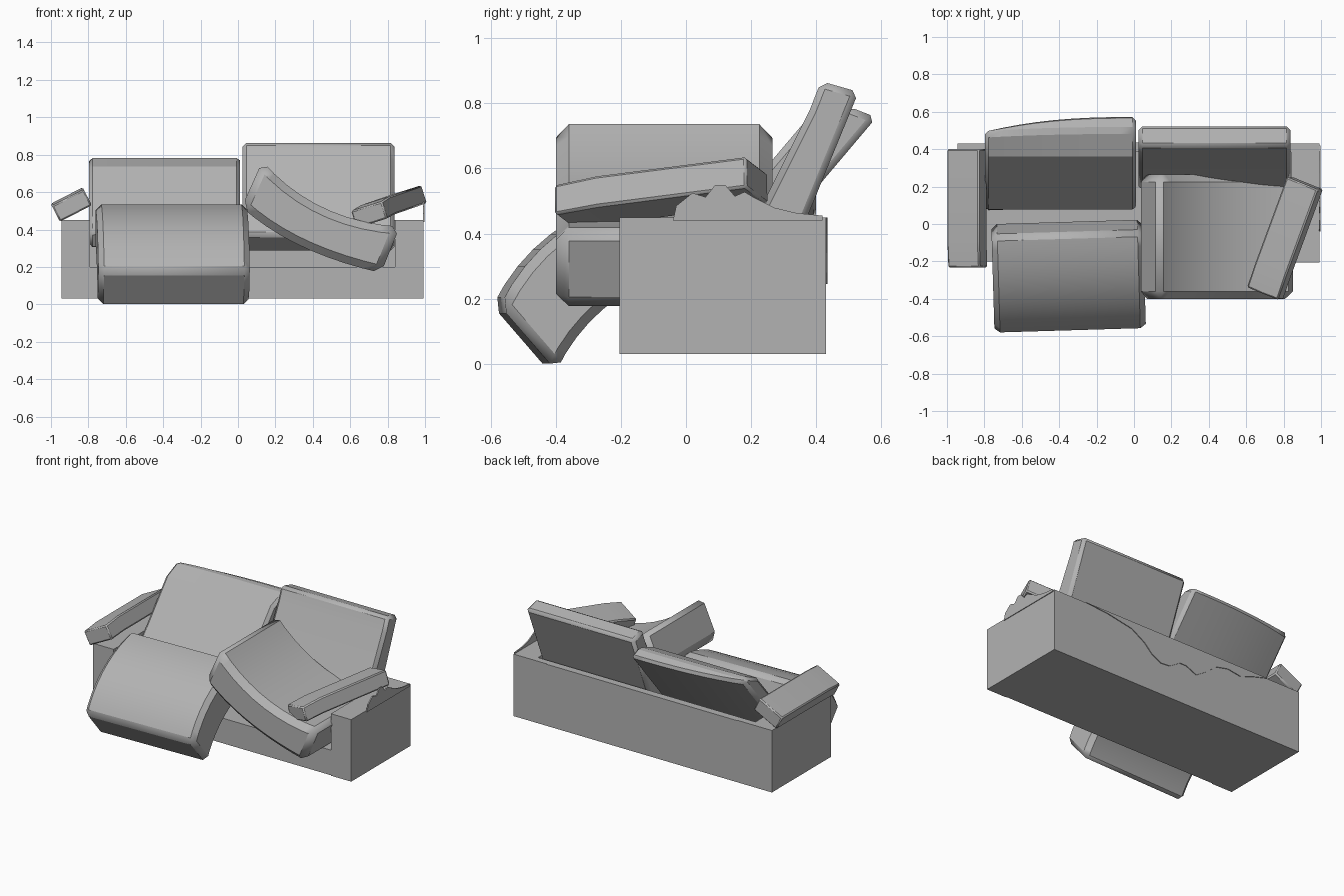
import bpy, bmesh
from mathutils import Matrix, Vector

if "Cube" in bpy.data.objects:
    bpy.data.objects.remove(bpy.data.objects["Cube"])

grey = bpy.data.materials.new("grey_fabric")
grey.diffuse_color = (0.45, 0.45, 0.45, 1.0)
grey.use_nodes = True
grey.node_tree.nodes["Principled BSDF"].inputs["Base Color"].default_value = grey.diffuse_color


def prism(name, profile, axis, lo, hi, bevel=0.0, steps=1, deform=None, matrix=None):
    """Extrude a 2D profile along x (profile = y,z) or y (profile = x,z)."""
    bm = bmesh.new()
    rings = []
    for i in range(steps + 1):
        d = lo + (hi - lo) * i / steps
        ring = []
        for k, (a, b) in enumerate(profile):
            p = Vector((d, a, b)) if axis == 'x' else Vector((a, d, b))
            if deform:
                p = deform(k, p)
            ring.append(bm.verts.new(p))
        rings.append(ring)
    n = len(profile)
    for r0, r1 in zip(rings, rings[1:]):
        for k in range(n):
            bm.faces.new((r0[k], r0[(k + 1) % n], r1[(k + 1) % n], r1[k]))
    bm.faces.new(rings[0])
    bm.faces.new(rings[-1])
    bmesh.ops.recalc_face_normals(bm, faces=bm.faces[:])
    me = bpy.data.meshes.new(name)
    bm.to_mesh(me)
    bm.free()
    me.materials.append(grey)
    ob = bpy.data.objects.new(name, me)
    bpy.context.collection.objects.link(ob)
    if matrix:
        ob.matrix_world = matrix
    if bevel:
        m = ob.modifiers.new("chamfer", 'BEVEL')
        m.width = bevel
        m.segments = 1
        m.limit_method = 'ANGLE'
        m.angle_limit = 0.7
        bpy.ops.object.select_all(action='DESELECT')
        ob.select_set(True)
        bpy.context.view_layer.objects.active = ob
        bpy.ops.object.shade_smooth_by_angle(angle=0.4)
    return ob


def box(name, x0, x1, y0, y1, z0, z1):
    return prism(name, [(y0, z0), (y1, z0), (y1, z1), (y0, z1)], 'x', x0, x1)


def bezier(a, b, c, n=9):
    pts = []
    for i in range(n + 1):
        t = i / n
        pts.append(tuple((1 - t) ** 2 * a[k] + 2 * t * (1 - t) * b[k] + t * t * c[k]
                         for k in range(2)))
    return pts


def sagging(outer, inner):
    """Closed banana-shaped section between two curves."""
    return bezier(*outer) + bezier(*inner)[::-1]


# Frame: base, two arms, back panel
box("seat_base", -0.79, 0.84, -0.20, 0.385, 0.03, 0.20)
box("left_arm", -0.945, -0.79, -0.205, 0.385, 0.03, 0.45)
box("right_arm", 0.84, 0.992, -0.205, 0.385, 0.03, 0.45)
box("back_panel", -0.945, 0.992, 0.385, 0.43, 0.03, 0.45)

# Left seat cushion, slid forward and bent over the front edge
pivot = Matrix.Translation((-0.35, -0.27, 0))
turn = pivot @ Matrix.Rotation(0.03, 4, 'Z') @ pivot.inverted()
prism("left_seat_cushion",
      sagging([(-0.583, 0.178), (-0.435, 0.48), (-0.05, 0.54)],
              [(-0.41, -0.022), (-0.29, 0.23), (0.02, 0.31)]),
      'x', -0.755, 0.055, bevel=0.03, matrix=turn)

# Right seat cushion, tipped up on one side and sagging
prism("right_seat_cushion",
      sagging([(0.13, 0.765), (0.41, 0.445), (0.865, 0.415)],
              [(0.02, 0.52), (0.29, 0.275), (0.765, 0.168)]),
      'y', -0.40, 0.265, bevel=0.04)


# Left back cushion, leaning back with a warped rear face
def warp(k, p):
    if k in (1, 2, 3):
        s = max(0.0, -p.x / 0.8) ** 2.5
        p.y -= (0.08 if k < 3 else 0.02) * s
    return p


prism("left_back_cushion",
      [(0.065, 0.39), (0.19, 0.29), (0.585, 0.757), (0.50, 0.79), (0.36, 0.738)],
      'x', -0.797, 0.012, bevel=0.02, steps=9, deform=warp)

# Right back cushion
prism("right_back_cushion",
      [(0.175, 0.37), (0.30, 0.275), (0.53, 0.835), (0.415, 0.868), (0.38, 0.78)],
      'x', 0.025, 0.836, bevel=0.02)

# Loose arm pads with a drooping front end
pad = [(0.315, -0.05), (0.315, 0.05), (-0.18, 0.05),
       (-0.318, 0.038), (-0.318, -0.058), (-0.18, -0.05)]
left_m = Matrix.Translation((-0.893, 0.085, 0.537)) @ Matrix.Rotation(-0.475, 4, 'Y')
prism("left_arm_pad", pad, 'x', -0.096, 0.096, bevel=0.008, matrix=left_m)
u = Vector((0.215, 0.585, 0.075)).normalized()
v = Vector((0.16, -0.06, 0.05)).normalized()
n = v.cross(u).normalized()
v = u.cross(n)
right_m = Matrix.Translation((0.806, -0.075, 0.526)) @ Matrix((v, u, n)).transposed().to_4x4()
prism("right_arm_pad", pad, 'x', -0.093, 0.093, bevel=0.008, matrix=right_m)

# Torn fabric: flap hanging on the back, ragged edge above the right arm
prism("torn_back_flap",
      [(0.74, 0.45), (0.57, 0.435), (0.38, 0.40), (0.28, 0.34), (0.22, 0.28), (0.15, 0.245),
       (0.08, 0.25), (0.0, 0.30), (-0.05, 0.30), (-0.13, 0.265), (-0.2, 0.31), (-0.29, 0.38),
       (-0.38, 0.40), (-0.48, 0.385), (-0.58, 0.42), (-0.69, 0.45)],
      'y', 0.429, 0.435)
prism("torn_arm_edge",
      [(-0.04, 0.44), (-0.03, 0.485), (0.02, 0.525), (0.06, 0.512), (0.09, 0.55), (0.12, 0.55),
       (0.15, 0.515), (0.18, 0.528), (0.21, 0.51), (0.24, 0.495), (0.27, 0.48), (0.34, 0.463),
       (0.42, 0.455), (0.42, 0.44)],
      'x', 0.989, 0.997)
